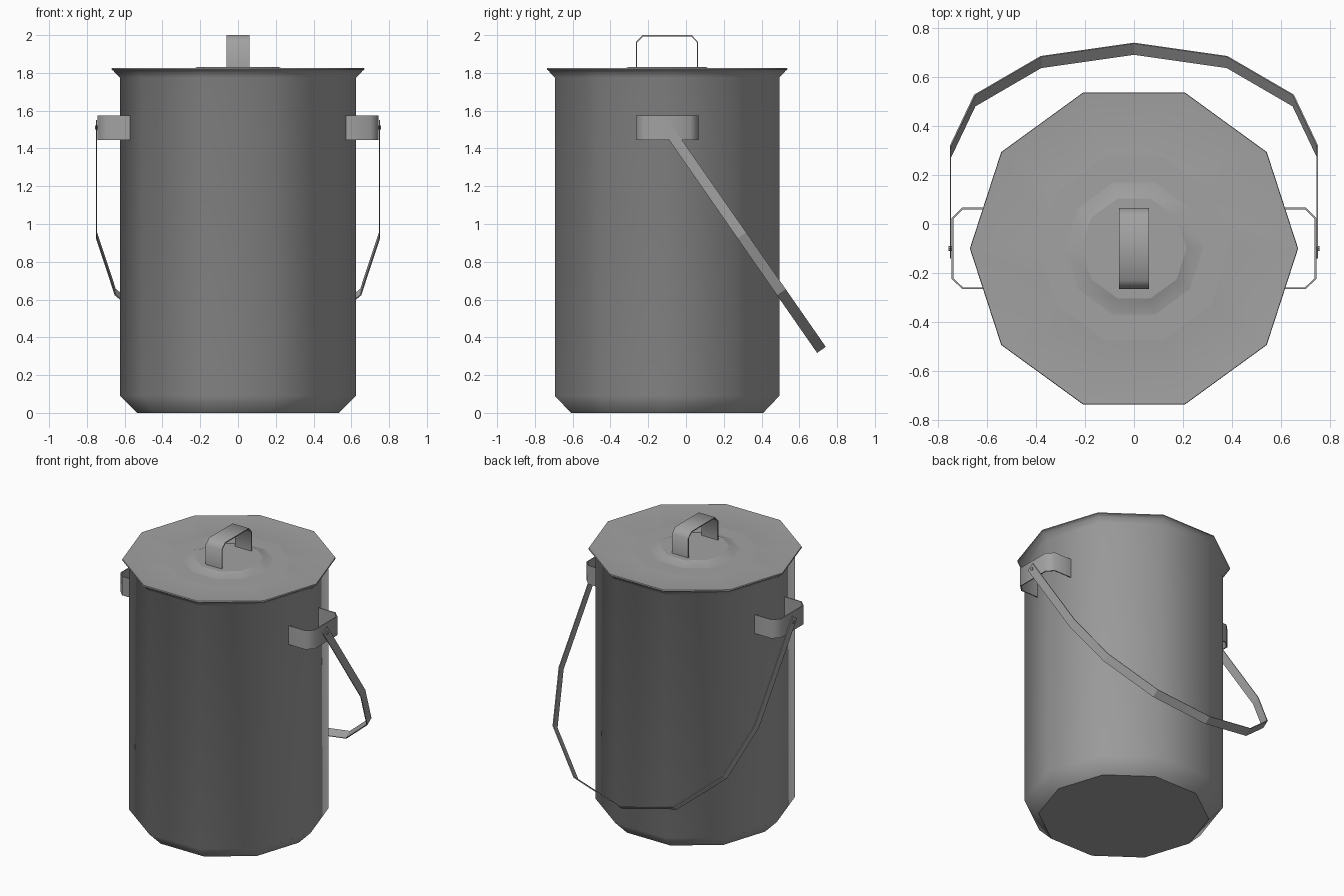
import bpy, bmesh, math
from mathutils import Vector

cube = bpy.data.objects.get("Cube")
if cube:
    bpy.data.objects.remove(cube, do_unlink=True)

SIDES = 10
CENTRE_Y = -0.1

steel = bpy.data.materials.new("grey_steel")
steel.use_nodes = True
colour = (0.36, 0.36, 0.36, 1)
steel.diffuse_color = colour
steel.node_tree.nodes["Principled BSDF"].inputs["Base Color"].default_value = colour


def finish(bm, name):
    """Turn a bmesh into the active, selected object."""
    bmesh.ops.recalc_face_normals(bm, faces=bm.faces)
    mesh = bpy.data.meshes.new(name)
    bm.to_mesh(mesh)
    bm.free()
    mesh.materials.append(steel)
    obj = bpy.data.objects.new(name, mesh)
    bpy.context.collection.objects.link(obj)
    bpy.ops.object.select_all(action="DESELECT")
    obj.select_set(True)
    bpy.context.view_layer.objects.active = obj
    return obj


def lathe(name, profile, angle):
    """Spin a (radius, height) profile into a capped ten-sided solid."""
    bm = bmesh.new()
    rings = []
    for r, z in profile:
        turns = [math.tau * i / SIDES for i in range(SIDES)]
        rings.append([bm.verts.new((r * math.cos(t), CENTRE_Y + r * math.sin(t), z))
                      for t in turns])
    for a, b in zip(rings, rings[1:]):
        for i in range(SIDES):
            j = (i + 1) % SIDES
            bm.faces.new((a[i], a[j], b[j], b[i]))
    bm.faces.new(rings[0])
    bm.faces.new(rings[-1])
    obj = finish(bm, name)
    bpy.ops.object.shade_smooth_by_angle(angle=math.radians(angle))
    for face in obj.data.polygons:
        if len(face.vertices) == SIDES:
            face.use_smooth = False
    return obj


def strap(name, path, across, thickness, smooth):
    """Bent metal band: a path widened along one direction and thickened."""
    bm = bmesh.new()
    half = Vector(across) / 2
    rows = [(bm.verts.new(Vector(p) - half), bm.verts.new(Vector(p) + half)) for p in path]
    for a, b in zip(rows, rows[1:]):
        bm.faces.new((a[0], a[1], b[1], b[0]))
    obj = finish(bm, name)
    solid = obj.modifiers.new("thickness", "SOLIDIFY")
    solid.thickness = thickness
    solid.offset = 0
    solid.use_even_offset = True
    bpy.ops.object.modifier_apply(modifier=solid.name)
    if smooth:
        bpy.ops.object.shade_smooth_by_angle(angle=math.radians(50))
    return obj


# Pot body with chamfered foot and flared lip
lathe("pot_body", [(0.535, 0), (0.625, 0.09), (0.625, 1.775), (0.658, 1.808)], 60)

# Lid, dished around a raised flat centre
lathe("lid", [(0.655, 1.808), (0.67, 1.818), (0.668, 1.826),
              (0.3, 1.802), (0.215, 1.831)], 40)

# Grip on the lid
grip = [(-0.262, 1.82), (-0.262, 1.963), (-0.228, 1.997),
        (0.028, 1.997), (0.061, 1.963), (0.061, 1.82)]
strap("lid_grip", [(0, y, z) for y, z in grip], (0.124, 0, 0), 0.007, True)

# Side brackets and bail pins
bracket = [(0.57, -0.262), (0.7, -0.262), (0.741, -0.222),
           (0.741, 0.022), (0.7, 0.063), (0.57, 0.063)]
for side, label in ((1, "left"), (-1, "right")):
    strap(label + "_bracket", [(side * x, y, 1.51) for x, y in bracket],
          (0, 0, 0.13), 0.007, True)
    bpy.ops.mesh.primitive_cylinder_add(
        vertices=8, radius=0.011, depth=0.022,
        location=(side * 0.747, CENTRE_Y, 1.51), rotation=(0, math.pi / 2, 0))
    pin = bpy.context.object
    pin.name = label + "_bail_pin"
    pin.data.materials.append(steel)

# Swinging bail, hanging down behind the pot
hinge = Vector((0, -0.118, 1.535))
down = Vector((0, 0.57, -0.82)).normalized()
half_bail = [(0.749, 0), (0.749, 0.725), (0.65, 1.09), (0.38, 1.365), (0, 1.46)]
outline = half_bail + [(-x, s) for x, s in reversed(half_bail[:-1])]
points = [hinge + down * s + Vector((x, 0, 0)) for x, s in outline]
strap("bail_handle", points, Vector((0, -down.z, down.y)) * 0.056, 0.006, False)
